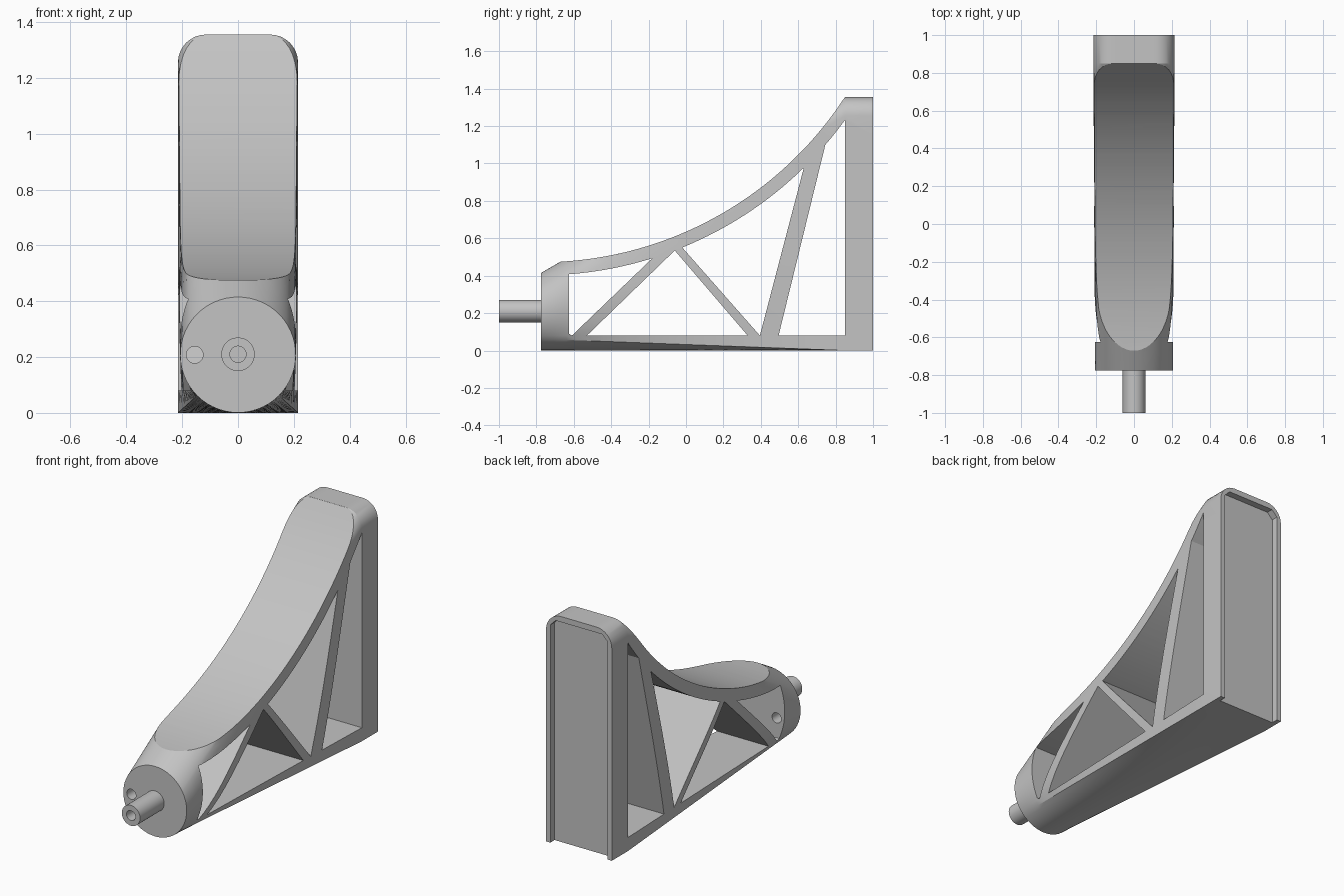
import bpy, bmesh, math

cube = bpy.data.objects.get("Cube")
if cube:
    bpy.data.objects.remove(cube, do_unlink=True)

grey = bpy.data.materials.new("plain grey")
grey.use_nodes = True
colour = (0.55, 0.55, 0.55, 1)
grey.diffuse_color = colour
grey.node_tree.nodes["Principled BSDF"].inputs["Base Color"].default_value = colour

NOSE_Y, WALL_Y, BACK_Y = -0.775, 0.85, 1.0
AXIS_Z, NOSE_R = 0.208, 0.207
HALF_W, TOP_Z, CORNER = 0.215, 1.355, 0.1
FLOOR_Z = 0.08


def make_object(name, bm):
    bmesh.ops.recalc_face_normals(bm, faces=bm.faces)
    mesh = bpy.data.meshes.new(name)
    bm.to_mesh(mesh)
    bm.free()
    obj = bpy.data.objects.new(name, mesh)
    bpy.context.collection.objects.link(obj)
    return obj


def loft(name, rings):
    """Skin a list of equal rings and cap both ends."""
    bm = bmesh.new()
    loops = [[bm.verts.new(p) for p in ring] for ring in rings]
    n = len(loops[0])
    for a, b in zip(loops, loops[1:]):
        for i in range(n):
            j = (i + 1) % n
            bm.faces.new((a[i], a[j], b[j], b[i]))
    bm.faces.new(loops[0])
    bm.faces.new(loops[-1])
    return make_object(name, bm)


def side_prism(name, outline, half=0.5):
    """Extrude a (y, z) outline across x."""
    return loft(name, [[(x, y, z) for y, z in outline] for x in (-half, half)])


def rod(name, x, z, r, y0, y1, sides=48):
    ring = [(x + r * math.cos(a), z + r * math.sin(a))
            for a in (2 * math.pi * i / sides for i in range(sides))]
    return loft(name, [[(px, y, pz) for px, pz in ring] for y in (y0, y1)])


def boolean(obj, tool, operation="DIFFERENCE"):
    tool.hide_render = True
    mod = obj.modifiers.new(operation, "BOOLEAN")
    mod.operation, mod.object, mod.solver = operation, tool, "EXACT"
    bpy.ops.object.select_all(action="DESELECT")
    bpy.context.view_layer.objects.active = obj
    obj.select_set(True)
    bpy.ops.object.modifier_apply(modifier=mod.name)
    bpy.data.objects.remove(tool, do_unlink=True)


def sweep(y0, y1, offset=0.0, steps=24):
    """Points on the concave top arc, optionally offset below it."""
    r = 1.945 + offset
    ys = [y0 + (y1 - y0) * i / steps for i in range(steps + 1)]
    return [(y, 2.417 - math.sqrt(r * r - (y + 0.78) ** 2)) for y in ys]


def section_pairs():
    """Matching points on the round nose and on the upright plate."""
    pairs = []

    def span(a0, a1, steps, target):
        for i in range(steps):
            f = i / steps
            a = math.radians(a0 + (a1 - a0) * f)
            nose = (NOSE_R * math.cos(a), AXIS_Z + NOSE_R * math.sin(a))
            pairs.append((nose, target(f)))

    flat, shoulder = HALF_W - CORNER, TOP_Z - CORNER

    def arc(start, side):
        def point(f):
            a = math.radians(start + 90 * f)
            return (side * flat + CORNER * math.cos(a), shoulder + CORNER * math.sin(a))
        return point

    span(-45, 30, 12, lambda f: (HALF_W, shoulder * f))
    span(30, 60, 8, arc(0, 1))
    span(60, 120, 10, lambda f: (flat - 2 * flat * f, TOP_Z))
    span(120, 150, 8, arc(90, -1))
    span(150, 225, 12, lambda f: (-HALF_W, shoulder * (1 - f)))
    span(225, 315, 14, lambda f: (-HALF_W + 2 * HALF_W * f, 0))
    return pairs


# Body: round nose blended into an upright rounded plate
pairs = section_pairs()
rings = []
for k in range(25):
    t = k / 24
    y = NOSE_Y + (WALL_Y - NOSE_Y) * t
    rings.append([(n[0] + (p[0] - n[0]) * t, y, n[1] + (p[1] - n[1]) * t) for n, p in pairs])
rings.append([(p[0], BACK_Y, p[1]) for n, p in pairs])
body = loft("bracket_body", rings)

# Concave top surface
top = sweep(-0.72, WALL_Y, steps=40)
boolean(body, side_prism("top_cutter", top + [(WALL_Y, 2), (-0.72, 2)]))

# Side windows that leave the diagonal struts
RIB = 0.07
windows = [
    [(-0.61, FLOOR_Z), (-0.625, 0.09)] + sweep(-0.625, -0.18, RIB),
    [(-0.53, FLOOR_Z), (0.33, FLOOR_Z), (-0.06, 0.535)],
    [(0.395, FLOOR_Z)] + sweep(-0.02, 0.63, RIB),
    [(WALL_Y, FLOOR_Z), (0.495, FLOOR_Z)] + sweep(0.745, WALL_Y, RIB, 8),
]
for outline in windows:
    boolean(body, side_prism("window_cutter", outline))

# Shallow recess in the back, open at the bottom
w, h, c = 0.187, 1.322, 0.035
recess = [(-w, -0.1), (w, -0.1), (w, h - c), (w - c, h), (c - w, h), (-w, h - c)]
boolean(body, loft("recess_cutter", [[(x, y, z) for x, z in recess] for y in (0.96, 1.1)]))

# Small hole beside the shaft
boolean(body, rod("side_hole_cutter", -0.155, AXIS_Z, 0.03, -0.9, -0.55))

# Hollow front shaft
shaft = rod("front_shaft", 0, AXIS_Z + 0.002, 0.06, -1.0, NOSE_Y + 0.01)
boolean(shaft, rod("shaft_hole_cutter", 0, AXIS_Z + 0.002, 0.029, -1.1, NOSE_Y))

# Finish: colour and shading
for obj in (body, shaft):
    obj.data.materials.clear()
    obj.data.materials.append(grey)
    for face in obj.data.polygons:
        face.material_index = 0
    bpy.ops.object.select_all(action="DESELECT")
    bpy.context.view_layer.objects.active = obj
    obj.select_set(True)
    bpy.ops.object.shade_smooth_by_angle(angle=math.radians(25))
